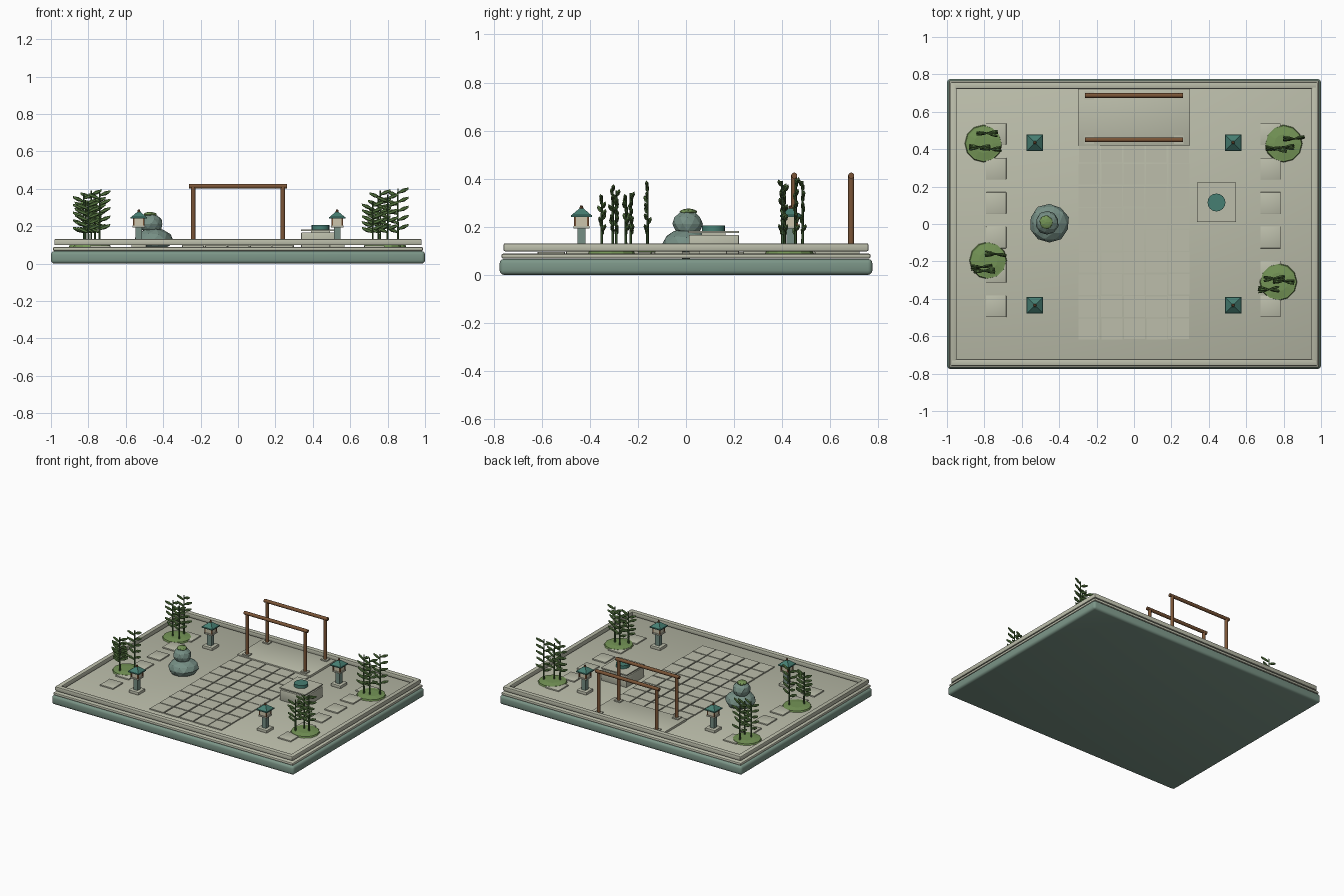
import bpy, bmesh, math, random
from mathutils import Matrix, Vector

if "Cube" in bpy.data.objects:
    bpy.data.objects.remove(bpy.data.objects["Cube"])

random.seed(4)


def material(name, r, g, b):
    lin = lambda c: ((c / 255 + 0.055) / 1.055) ** 2.4
    m = bpy.data.materials.new(name)
    m.diffuse_color = (lin(r), lin(g), lin(b), 1)
    m.use_nodes = True
    m.node_tree.nodes["Principled BSDF"].inputs["Base Color"].default_value = m.diffuse_color
    return m


STONE = material("pale stone", 188, 190, 171)
BASE = material("sage base", 124, 150, 136)
ROCK = material("grey green rock", 118, 143, 133)
MOSS = material("moss green", 116, 148, 86)
TEAL = material("teal", 70, 126, 114)
WOOD = material("brown wood", 122, 84, 54)
PANEL = material("warm paper", 204, 197, 172)
STALK = material("stalk green", 66, 98, 54)
LEAF = material("leaf green", 88, 122, 66)


def finish(bm, name, mat, smooth=False):
    me = bpy.data.meshes.new(name)
    bm.to_mesh(me)
    bm.free()
    me.materials.append(mat)
    ob = bpy.data.objects.new(name, me)
    bpy.context.collection.objects.link(ob)
    if smooth:
        bpy.ops.object.select_all(action='DESELECT')
        ob.select_set(True)
        bpy.context.view_layer.objects.active = ob
        bpy.ops.object.shade_smooth_by_angle(angle=math.radians(35))
    return ob


def box(name, mat, x0, x1, y0, y1, z0, z1, bevel=0.0, segs=2):
    bm = bmesh.new()
    m = Matrix.Translation(((x0 + x1) / 2, (y0 + y1) / 2, (z0 + z1) / 2))
    bmesh.ops.create_cube(bm, size=1, matrix=m @ Matrix.Diagonal((x1 - x0, y1 - y0, z1 - z0, 1)))
    if bevel:
        bmesh.ops.bevel(bm, geom=bm.edges[:], offset=bevel, segments=segs, profile=0.5, affect='EDGES')
    return finish(bm, name, mat, bevel > 0)


def block(name, mat, x, y, w, d, z0, z1, bevel=0.0):
    return box(name, mat, x - w / 2, x + w / 2, y - d / 2, y + d / 2, z0, z1, bevel)


def rod(name, mat, p, q, r1, r2=None, sides=12, spin=0.0, smooth=True):
    p, q = Vector(p), Vector(q)
    bm = bmesh.new()
    turn = (q - p).to_track_quat('Z', 'Y').to_matrix().to_4x4()
    m = Matrix.Translation((p + q) / 2) @ turn @ Matrix.Rotation(spin, 4, 'Z')
    bmesh.ops.create_cone(bm, cap_ends=True, segments=sides, radius1=r1,
                          radius2=r1 if r2 is None else r2, depth=(q - p).length, matrix=m)
    return finish(bm, name, mat, smooth)


def boulder(name, mat, x, y, z, sx, sy, sz, jitter=0.04):
    bm = bmesh.new()
    bmesh.ops.create_icosphere(bm, subdivisions=2, radius=1)
    for v in bm.verts:
        v.co *= 1 + random.uniform(-jitter, jitter)
        v.co = Vector((x + v.co.x * sx, y + v.co.y * sy, z + v.co.z * sz))
    return finish(bm, name, mat)


FLOOR = 0.088

# Stacked base, floor slab and raised rim bars
box("base", BASE, -1, 1, -0.775, 0.775, 0, 0.066, 0.018, 3)
box("floor_slab", STONE, -0.99, 0.99, -0.768, 0.768, 0.068, FLOOR, 0.008)
for s in (-1, 1):
    y = 0.741 * s
    block("rim_long", STONE, 0, y, 1.96, 0.036, 0.098, 0.131, 0.006)
    block("rim_short", STONE, 0.965 * s, 0, 0.034, 1.516, 0.098, 0.131, 0.006)

# Paved path
for i in range(5):
    for j in range(9):
        x = -0.24 + 0.12 * i + random.uniform(-0.002, 0.002)
        y = -0.56 + 0.118 * j + random.uniform(-0.002, 0.002)
        d = 0.111 if j < 8 else 0.09
        block("path_tile", STONE, x, y - (0.111 - d) / 2, 0.112, d, FLOOR - 0.002, 0.096)

# Side stepping stones
for x in (-0.737, 0.73):
    for j in range(6):
        block("stepping_stone", STONE, x, 0.48 - 0.184 * j, 0.108, 0.116, FLOOR - 0.002, 0.097, 0.002)

# Gate platform and the two wooden gates
box("gate_platform", STONE, -0.3, 0.3, 0.42, 0.722, FLOOR - 0.002, 0.104, 0.002)
for y in (0.45, 0.687):
    for s in (-1, 1):
        block("post_foot", STONE, 0.24 * s, y, 0.05, 0.045, 0.102, 0.112)
        rod("gate_post", WOOD, (0.24 * s, y, 0.105), (0.24 * s, y, 0.415), 0.0125)
    rod("gate_beam", WOOD, (-0.262, y, 0.413), (0.262, y, 0.413), 0.0125)

# Four lanterns
for sx in (-1, 1):
    for sy in (-1, 1):
        x, y = 0.53 * sx, 0.435 * sy
        block("lantern_foot", STONE, x, y, 0.08, 0.08, FLOOR - 0.002, 0.108, 0.003)
        block("lantern_post", ROCK, x, y, 0.034, 0.034, 0.105, 0.197)
        block("lantern_sill", STONE, x, y, 0.066, 0.066, 0.193, 0.203)
        block("lantern_box", PANEL, x, y, 0.054, 0.054, 0.202, 0.243)
        for cx in (-1, 1):
            for cy in (-1, 1):
                block("lantern_corner", WOOD, x + 0.027 * cx, y + 0.027 * cy, 0.008, 0.008, 0.202, 0.243)
        block("lantern_eave", TEAL, x, y, 0.088, 0.088, 0.24, 0.248)
        rod("lantern_roof", TEAL, (x, y, 0.247), (x, y, 0.276), 0.061, 0.012, 4, math.pi / 4, False)
        rod("lantern_finial", WOOD, (x, y, 0.274), (x, y, 0.289), 0.009, 0.005, 8)

# Stacked rocks with a moss cap
boulder("lower_rock", ROCK, -0.452, 0.003, 0.128, 0.105, 0.105, 0.064)
boulder("upper_rock", ROCK, -0.465, 0.006, 0.212, 0.062, 0.062, 0.056)
boulder("rock_cap", MOSS, -0.47, 0.01, 0.262, 0.036, 0.036, 0.014)

# Water basin
box("basin_block", STONE, 0.338, 0.545, 0.012, 0.22, FLOOR - 0.002, 0.166, 0.004)
block("basin_neck", STONE, 0.441, 0.115, 0.1, 0.1, 0.164, 0.178)
box("basin_lid", STONE, 0.336, 0.546, 0.01, 0.221, 0.175, 0.183)
rod("basin_bowl", TEAL, (0.441, 0.115, 0.182), (0.441, 0.115, 0.206), 0.048, sides=16)


def stalk(x, y, top):
    # One stem with alternating pairs of upswept leaves
    rod("bamboo_stalk", STALK, (x, y, 0.09), (x, y, top), 0.006, 0.004, 6)
    bm = bmesh.new()
    n = 5
    for k in range(n):
        z = 0.175 + (top - 0.03 - 0.175) * k / (n - 1)
        for side in (-1, 1):
            yaw = random.uniform(-0.3, 0.3)
            m = (Matrix.Translation((x, y, z + 0.008 * side))
                 @ Matrix.Rotation(yaw + (math.pi if side < 0 else 0), 4, 'Z')
                 @ Matrix.Rotation(-0.38, 4, 'Y') @ Matrix.Translation((0.033, 0, 0))
                 @ Matrix.Diagonal((0.036, 0.008, 0.011, 1)))
            bmesh.ops.create_icosphere(bm, subdivisions=1, radius=1, matrix=m)
    finish(bm, "bamboo_leaves", LEAF)


# Bamboo clumps: mound centre, then stems as x, y, height
clumps = [
    ((-0.805, 0.43), [(-0.825, 0.41, 0.37), (-0.765, 0.40, 0.35), (-0.785, 0.485, 0.39)]),
    ((-0.78, -0.195), [(-0.815, -0.23, 0.34), (-0.80, -0.25, 0.33), (-0.74, -0.16, 0.385)]),
    ((0.80, 0.43), [(0.76, 0.40, 0.39), (0.80, 0.41, 0.37), (0.855, 0.455, 0.40)]),
    ((0.772, -0.31), [(0.75, -0.29, 0.35), (0.80, -0.305, 0.37), (0.72, -0.35, 0.33)]),
]
for (cx, cy), stems in clumps:
    rod("moss_mound", MOSS, (cx, cy, 0.084), (cx, cy, 0.098), 0.102, 0.096, 12, smooth=False)
    rod("moss_crown", MOSS, (cx, cy, 0.097), (cx, cy, 0.104), 0.096, 0.05, 12, smooth=False)
    for x, y, top in stems:
        stalk(x, y, top)
